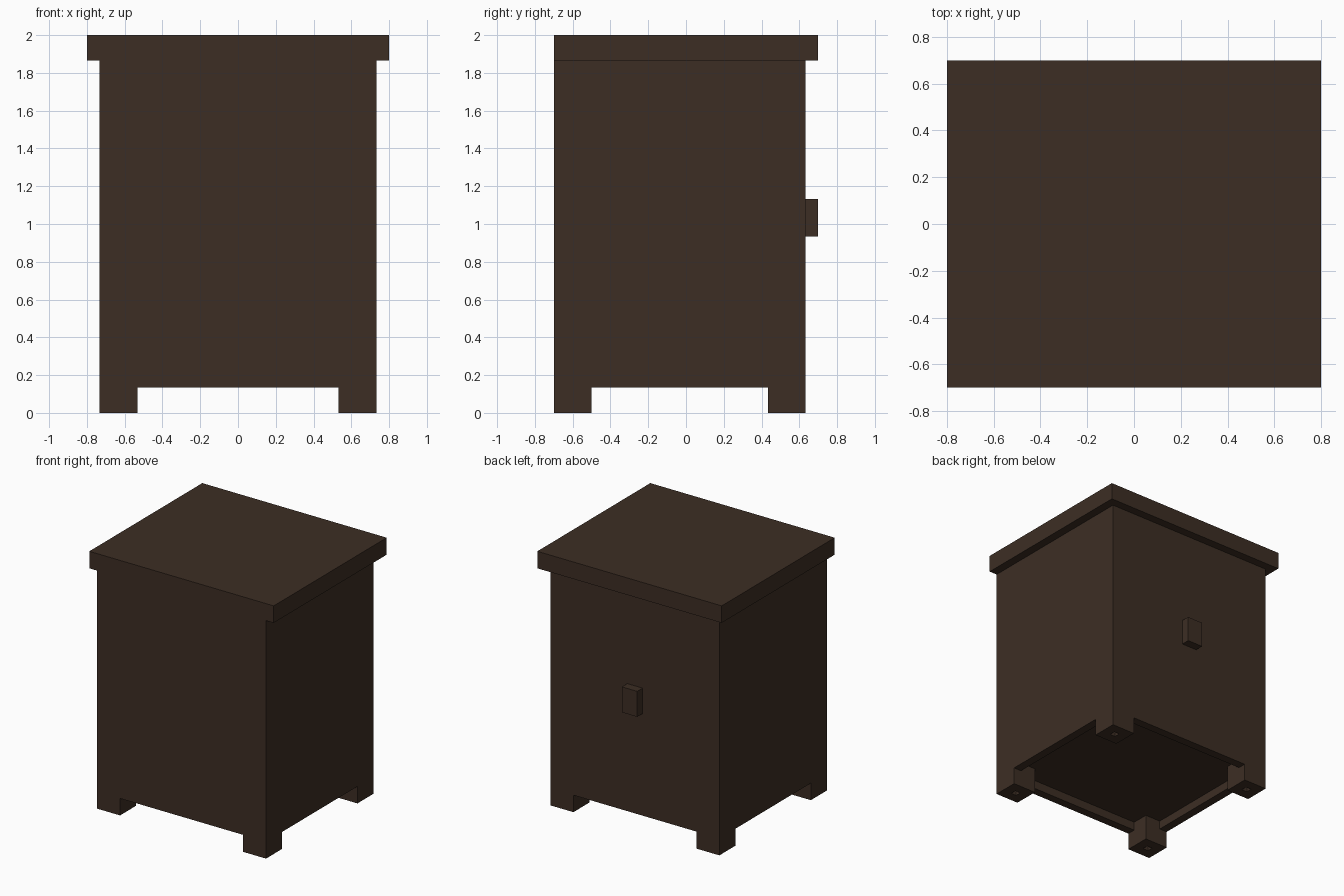
import bpy

cube = bpy.data.objects.get("Cube")
if cube:
    bpy.data.objects.remove(cube, do_unlink=True)

U = 1 / 15          # design module
FRONT, BACK = -10.5, 9.5
FOOT = 3

wood = bpy.data.materials.new("dark brown wood")
wood.use_nodes = True
colour = (0.046, 0.027, 0.0175, 1)
wood.diffuse_color = colour
wood.node_tree.nodes["Principled BSDF"].inputs["Base Color"].default_value = colour


def box(name, x, y, z):
    """Box spanning the given (low, high) ranges, in modules."""
    spans = (x, y, z)
    bpy.ops.mesh.primitive_cube_add(size=1, location=[(a + b) / 2 * U for a, b in spans])
    ob = bpy.context.object
    ob.name = name
    ob.scale = [(b - a) * U for a, b in spans]
    bpy.ops.object.transform_apply(location=True, rotation=False, scale=True)
    ob.data.materials.append(wood)
    return ob


def cut(target, x, y, z):
    """Carve a box out of the target."""
    cutter = box("cutter", x, y, z)
    cutter.hide_render = True
    mod = target.modifiers.new("cut", 'BOOLEAN')
    mod.operation = 'DIFFERENCE'
    mod.solver = 'EXACT'
    mod.object = cutter
    bpy.context.view_layer.objects.active = target
    bpy.ops.object.modifier_apply(modifier=mod.name)
    bpy.data.objects.remove(cutter, do_unlink=True)


# Cabinet body with its four feet
body = box("cabinet_body", (-11, 11), (FRONT, BACK), (0, 28))
between_x = (-11 + FOOT, 11 - FOOT)
between_y = (FRONT + FOOT, BACK - FOOT)

# Gaps between the feet
cut(body, between_x, (-12, 12), (-1, 2))
cut(body, (-12, 12), between_y, (-1, 2))

# Recessed underside inside a narrow rim
cut(body, between_x, (FRONT + 1, BACK - 1), (-1, 3))
cut(body, (-10, 10), between_y, (-1, 3))

# Small square socket under each foot
for sx in (-9.5, 9.5):
    for sy in (FRONT + FOOT / 2, BACK - FOOT / 2):
        cut(body, (sx - .35, sx + .35), (sy - .35, sy + .35), (-1, 0.7))

# Overhanging top, flush at the front
box("top_board", (-12, 12), (FRONT, 10.5), (28, 30))

# Door knob
box("knob", (-1, 1), (BACK, 10.5), (14, 17))
